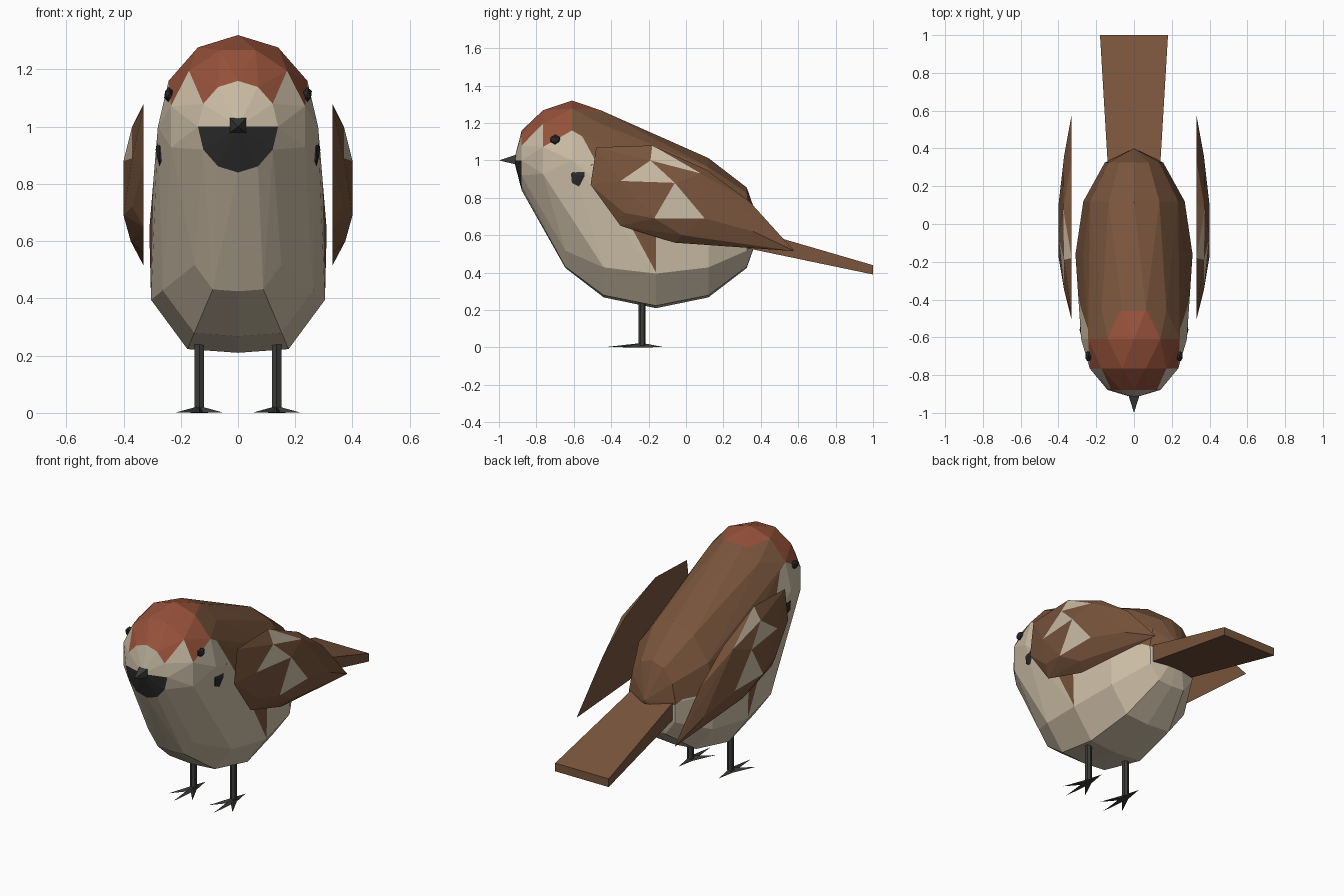
import bpy, bmesh, math
from mathutils import Vector

if "Cube" in bpy.data.objects:
    bpy.data.objects.remove(bpy.data.objects["Cube"])


def material(name, color):
    m = bpy.data.materials.new(name)
    m.diffuse_color = (*color, 1)
    m.use_nodes = True
    m.node_tree.nodes["Principled BSDF"].inputs["Base Color"].default_value = m.diffuse_color
    return m


BROWN = material("brown", (.19, .09, .045))
CREAM = material("cream", (.60, .51, .38))
RED = material("rust", (.30, .082, .042))
BLACK = material("black", (.023, .023, .023))
HORN = material("horn", (.045, .045, .04))


def finish(bm, name, *mats):
    bmesh.ops.recalc_face_normals(bm, faces=bm.faces)
    me = bpy.data.meshes.new(name)
    bm.to_mesh(me)
    bm.free()
    for m in mats:
        me.materials.append(m)
    ob = bpy.data.objects.new(name, me)
    bpy.context.collection.objects.link(ob)
    return ob


def hull(points):
    bm = bmesh.new()
    for p in points:
        bm.verts.new(p)
    res = bmesh.ops.convex_hull(bm, input=bm.verts)
    junk = {g for g in res["geom_interior"] + res["geom_unused"]
            if isinstance(g, bmesh.types.BMVert)}
    bmesh.ops.delete(bm, geom=list(junk), context='VERTS')
    bm.normal_update()
    return bm


# body: hull around a head ellipsoid and a fuller belly ellipsoid
pts = [(0, -.92, 1), (0, .40, .64), (0, -.72, .64)]
for deg, offset in ((-60, 0), (-30, 15), (0, 0), (30, 15)):
    y, s = -.61 + .31 * math.sin(math.radians(deg)), math.cos(math.radians(deg))
    for i in range(12):
        a = math.radians(i * 30 + offset)
        pts.append((.28 * s * math.cos(a), y, 1 + .32 * s * math.sin(a)))
section = [(0, -1), (.57, -.97), (.98, -.57), (1, 0), (.87, .5), (.5, .87), (0, 1)]
for deg in (-60, -30, 0, 30, 60):
    y, s = -.16 + .56 * math.sin(math.radians(deg)), math.cos(math.radians(deg))
    for u, v in section:
        for side in (-1, 1):
            pts.append((side * u * s * .31, y, .64 + v * s * .43))
bm = hull(pts)
bmesh.ops.remove_doubles(bm, verts=bm.verts, dist=.0005)

# plumage borders: cut the body along planes, then colour the faces
cheek = (Vector((0, -.61, 1.16)), Vector((0, .08, .14)))
flank = (Vector((0, -.55, 1.12)), Vector((0, .72, .39)))
nape = [(Vector((s * .14, -.61, 1)), Vector((s * .15, .06, 0))) for s in (-1, 1)]
Y, Z = Vector((0, 1, 0)), Vector((0, 0, 1))
for co, no in (cheek, flank, *nape, (Vector((0, -.61, 0)), Y), (Vector((0, -.46, 0)), Y),
               (Vector((0, -.16, 0)), Y), (Vector((0, 0, .65)), Z), (Vector((0, 0, 1)), Z)):
    bmesh.ops.bisect_plane(bm, geom=bm.verts[:] + bm.edges[:] + bm.faces[:],
                           plane_co=co, plane_no=no, dist=.001)


def beyond(p, plane):
    return (p - plane[0]).dot(plane[1]) > 0


for f in bm.faces:
    c = f.calc_center_median()
    if c.y < -.61:
        if c.y < -.875:
            f.material_index = 3 if c.z < 1 else 1
        else:
            f.material_index = 2 if c.z > 1.13 else 1
    elif c.y < -.46 and c.z > 1.15 and not any(beyond(c, n) for n in nape):
        f.material_index = 2
    elif beyond(c, cheek) or (beyond(c, flank) and (c.z > .65 or c.y < -.16)):
        f.material_index = 0
    else:
        f.material_index = 1
finish(bm, "body", BROWN, CREAM, RED, BLACK)

# tail: tapered slab
finish(hull([(s * w, y, z) for s in (-1, 1) for w, y, z in
             ((.14, .33, .635), (.14, .33, .53), (.18, 1, .44), (.18, 1, .39))]),
       "tail", BROWN)

# beak: four-sided pyramid
finish(hull([(sx * .033, -.895, 1.005 + sz * .03) for sx in (-1, 1) for sz in (-1, 1)]
            + [(0, -1, 1)]), "beak", HORN)

wing_rim = [(-.48, 1.07), (-.18, 1.08), (.11, .95), (.34, .78), (.51, .59), (.58, .515),
            (.33, .54), (-.06, .56), (-.35, .65), (-.51, .87)]
wing_dome = [(.40, -.06, .88), (.40, .10, .69), (.40, -.17, .69), (.37, -.35, .89),
             (.37, -.19, 1.0), (.375, .08, .93), (.37, .36, .62), (.375, -.02, .60),
             (.37, -.33, .72)]
wing_spots = [(-.04, .75), (-.20, .925), (-.10, 1.01)]
cheek_rim = [(-.615, .93), (-.57, .965), (-.50, .98), (-.51, .90), (-.57, .86), (-.61, .88)]
toes = [(0, -.43), (-.08, -.36), (.08, -.36), (0, -.12)]

for side, label in ((-1, "left"), (1, "right")):
    # wing: flat inside, faceted dome outside with pale patches
    bm = hull([(.33 * side, y, z) for y, z in wing_rim]
              + [(x * side, y, z) for x, y, z in wing_dome])
    for y, z in wing_spots:
        for f in bm.faces:
            if f.normal.x * side < .1:
                continue
            q = [Vector((v.co.y, v.co.z)) for v in f.verts]
            cr = [(q[i] - q[i - 1]).cross(Vector((y, z)) - q[i - 1]) for i in range(len(q))]
            if min(cr) > 0 or max(cr) < 0:
                f.material_index = 1
    finish(bm, label + "_wing", BROWN, CREAM)

    # cheek patch: small raised pad
    finish(hull([(side * x, y, z) for y, z in cheek_rim for x in (.25, .275)]
                + [(side * .288, -.56, .92)]), label + "_cheek_patch", BLACK)

    # eye
    bm = bmesh.new()
    bmesh.ops.create_icosphere(bm, subdivisions=1, radius=.03)
    bmesh.ops.scale(bm, vec=(.6, 1, .9), verts=bm.verts)
    bmesh.ops.translate(bm, vec=(side * .242, -.70, 1.112), verts=bm.verts)
    finish(bm, label + "_eye", BLACK)

    # leg
    hip = Vector((side * .135, -.235, 0))
    bm = bmesh.new()
    bmesh.ops.create_cone(bm, cap_ends=True, segments=6, radius1=.019, radius2=.019, depth=.27)
    bmesh.ops.translate(bm, vec=hip + Vector((0, 0, .145)), verts=bm.verts)
    finish(bm, label + "_leg", HORN)

    # toes: thin spikes spreading from the ankle
    for n, (dx, ty) in enumerate(toes):
        tip = Vector((hip.x + dx, ty, .002))
        d = (tip - hip).normalized()
        w = Vector((-d.y, d.x, 0)) * .018
        finish(hull([hip + w, hip - w, hip + Vector((0, 0, .024)), tip]),
               f"{label}_toe_{n + 1}", HORN)
